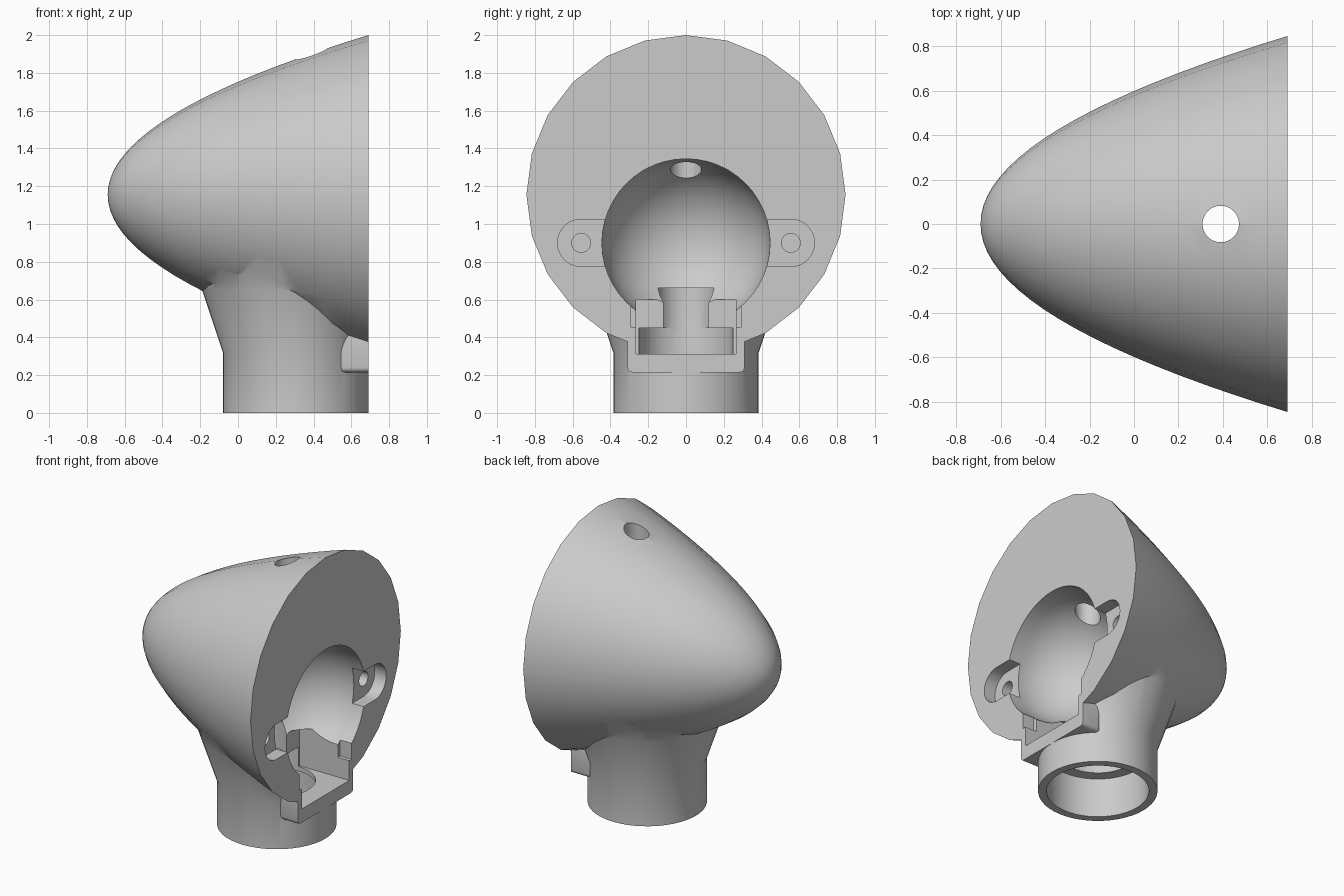
import bpy, bmesh
from math import sin, cos, pi, sqrt, radians
from mathutils import Matrix, Vector

cube = bpy.data.objects.get("Cube")
if cube:
    bpy.data.objects.remove(cube)

grey = bpy.data.materials.new("plain grey")
grey.use_nodes = True
colour = (0.6, 0.6, 0.6, 1)
grey.diffuse_color = colour
grey.node_tree.nodes["Principled BSDF"].inputs["Base Color"].default_value = colour

FACE = 0.69                      # plane of the flat face
NECK_X = 0.305
TO_X = Matrix.Rotation(pi / 2, 4, 'Y')


def finish(name, bm):
    bmesh.ops.recalc_face_normals(bm, faces=bm.faces)
    mesh = bpy.data.meshes.new(name)
    bm.to_mesh(mesh)
    bm.free()
    mesh.materials.append(grey)
    obj = bpy.data.objects.new(name, mesh)
    bpy.context.collection.objects.link(obj)
    return obj


def lathe(name, profile, centre, along_x=False, sides=48):
    """Closed solid turned from (distance along axis, radius) pairs."""
    bm = bmesh.new()
    rings = []
    for h, r in profile:
        if r < 1e-5:
            rings.append([bm.verts.new((0, 0, h))])
        else:
            rings.append([bm.verts.new((r * cos(2 * pi * i / sides), r * sin(2 * pi * i / sides), h))
                          for i in range(sides)])
    for a, b in zip(rings, rings[1:]):
        for i in range(sides):
            j = (i + 1) % sides
            quad = [a[i % len(a)], a[j % len(a)], b[j % len(b)], b[i % len(b)]]
            bm.faces.new(list(dict.fromkeys(quad)))
    for end in (rings[0], rings[-1]):
        if len(end) > 1:
            bm.faces.new(end)
    if along_x:
        bm.transform(TO_X)
    bm.transform(Matrix.Translation(centre))
    return finish(name, bm)


def box(name, low, high, bevel=0):
    bm = bmesh.new()
    bmesh.ops.create_cube(bm, size=1)
    low, high = Vector(low), Vector(high)
    for v in bm.verts:
        v.co = (low + high) / 2 + v.co * (high - low)
    if bevel:
        bmesh.ops.bevel(bm, geom=bm.edges[:], offset=bevel, segments=3, profile=0.5, affect='EDGES')
    return finish(name, bm)


def combine(target, tool, operation='DIFFERENCE'):
    tool.hide_render = True
    mod = target.modifiers.new("join", 'BOOLEAN')
    mod.operation = operation
    mod.solver = 'EXACT'
    mod.object = tool
    bpy.context.view_layer.objects.active = target
    bpy.ops.object.modifier_apply(modifier=mod.name)
    bpy.data.objects.remove(tool)


# Parabolic nose shell, run slightly past the flat face and trimmed later
steps = 20
nose = []
for i in range(steps + 1):
    t = 1.02 * (i / steps) ** 2
    nose.append((-FACE + 2 * FACE * t, 0.845 * sqrt(t)))
housing = lathe("housing", nose, (0, 0, 1.155), True, 24)

# Round neck flaring into the shell
neck = lathe("neck", [(0, 0.385), (0.32, 0.385), (0.65, 0.495), (0.85, 0.56)], (NECK_X, 0, 0))
combine(housing, neck, 'UNION')

# Bracket under the front opening
bracket = box("bracket", (0.54, -0.31, 0.215), (0.76, 0.31, 0.42), 0.025)
combine(housing, bracket, 'UNION')

# Trim everything flush with the flat face
combine(housing, box("face_trim", (FACE, -2, -1), (2, 2, 3)))

# Round pocket: short straight wall, then a hemispherical bowl
R = 0.445
bowl = [(0.8, R)] + [(0.59 - R * sin(a * pi / 32), R * cos(a * pi / 32)) for a in range(16)] + [(0.59 - R, 0)]
combine(housing, lathe("pocket", bowl, (0, 0, 0.9), True))

# Opening below the pocket, with a rear channel down to the neck
combine(housing, box("lower_opening", (0.3, -0.265, 0.312), (0.8, 0.265, 0.6)))
combine(housing, lathe("rear_channel", [(0.33, 0.14), (0.45, 0.155), (0.66, 0.155)], (0.2, 0, 0)))

# Neck bore with a ledge near the top
bore = [(-0.1, 0.33), (0.28, 0.33), (0.28, 0.25), (0.45, 0.25)]
combine(housing, lathe("neck_bore", bore, (NECK_X, 0, 0)))

# Mounting ears with screw holes, and small corner notches
combine(housing, box("ear_slot", (0.6, -0.555, 0.775), (0.8, 0.555, 1.025)))
for side in (-1, 1):
    ear_centre = (0, side * 0.555, 0.9)
    combine(housing, lathe("ear_end", [(0.6, 0.125), (0.8, 0.125)], ear_centre, True))
    combine(housing, lathe("screw_hole", [(0.38, 0.05), (0.7, 0.05)], ear_centre, True, 24))
    y = sorted((side * 0.21, side * 0.292))
    combine(housing, box("corner_notch", (0.6, y[0], 0.452), (0.8, y[1], 0.57)))

# Cable hole through the top
combine(housing, lathe("top_hole", [(1.1, 0.082), (2.2, 0.082)], (0.39, 0, 0), False, 32))

bpy.ops.object.select_all(action='DESELECT')
housing.select_set(True)
bpy.context.view_layer.objects.active = housing
bpy.ops.object.shade_smooth_by_angle(angle=radians(32))
